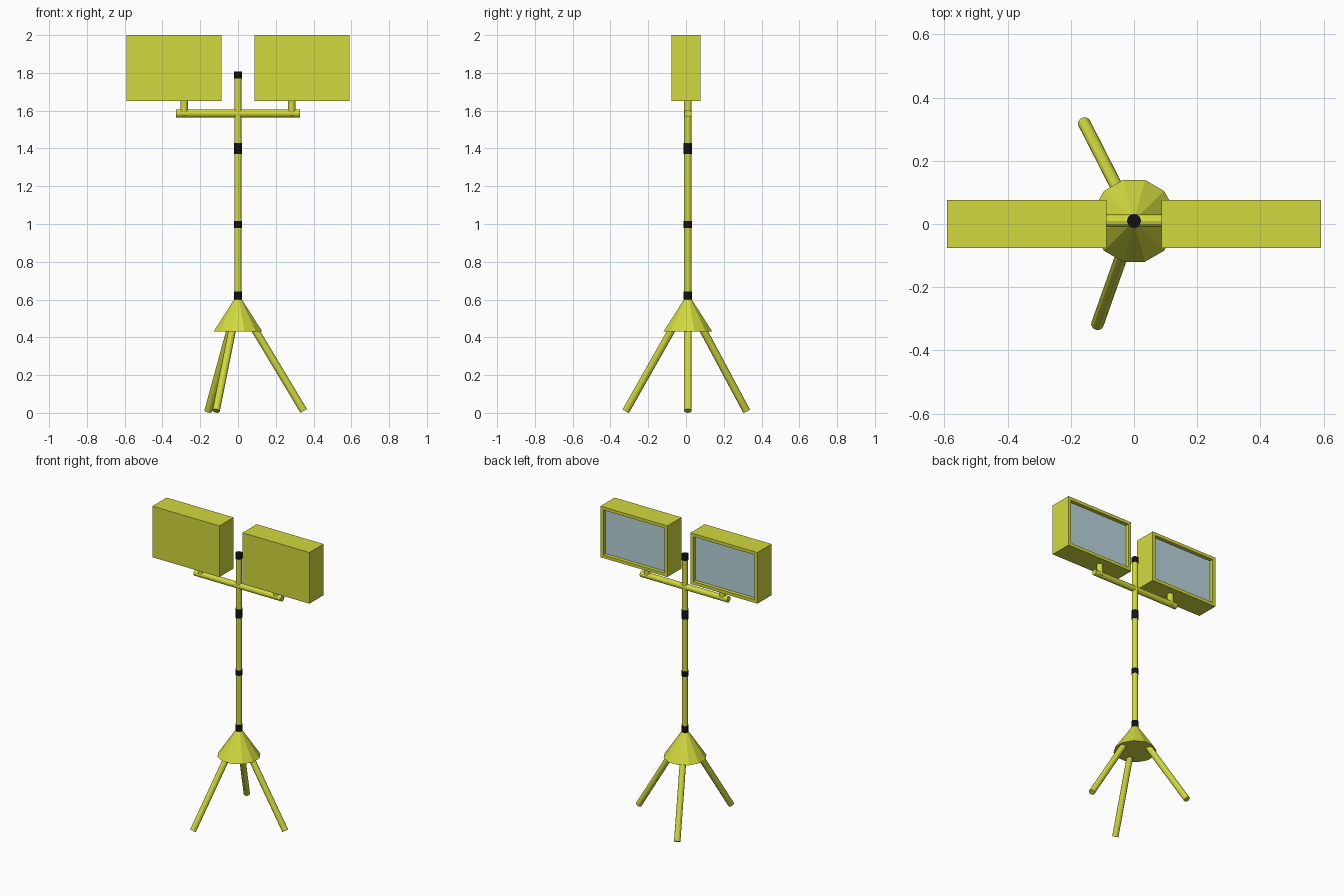
import bpy, bmesh, math
from mathutils import Vector

if "Cube" in bpy.data.objects:
    bpy.data.objects.remove(bpy.data.objects["Cube"])

POLE_Y = 0.01


def material(name, rgb):
    m = bpy.data.materials.new(name)
    m.diffuse_color = (*rgb, 1)
    m.use_nodes = True
    m.node_tree.nodes["Principled BSDF"].inputs["Base Color"].default_value = m.diffuse_color
    return m


YELLOW = material("yellow_paint", (0.645, 0.70, 0.048))
BLACK = material("black_rubber", (0.006, 0.006, 0.006))
GLASS = material("pale_glass", (0.49, 0.66, 0.72))


def finish(bm, name, *mats):
    me = bpy.data.meshes.new(name)
    bm.to_mesh(me)
    bm.free()
    for m in mats:
        me.materials.append(m)
    ob = bpy.data.objects.new(name, me)
    bpy.context.collection.objects.link(ob)
    return ob


def tube(name, a, b, r1, mat, r2=None, sides=12):
    """Capped cylinder or cone from point a to point b."""
    a, b = Vector(a), Vector(b)
    d = b - a
    bm = bmesh.new()
    bmesh.ops.create_cone(bm, cap_ends=True, segments=sides, radius1=r1,
                          radius2=r1 if r2 is None else r2, depth=d.length)
    ob = finish(bm, name, mat)
    ob.location = (a + b) / 2
    ob.rotation_euler = d.to_track_quat('Z', 'Y').to_euler()
    return ob


# Mast with black collars
tube("mast", (0, POLE_Y, 0.58), (0, POLE_Y, 1.80), 0.0195, YELLOW)
for i, (z0, z1) in enumerate([(0.60, 0.643), (0.98, 1.015), (1.37, 1.43), (1.77, 1.808)]):
    tube(f"collar_{i + 1}", (0, POLE_Y, z0), (0, POLE_Y, z1), 0.0222, BLACK)

# Conical leg hub
hub = tube("leg_hub", (0, POLE_Y, 0.43), (0, POLE_Y, 0.605), 0.134, YELLOW, r2=0.018)
hub.rotation_euler = (0, 0, math.radians(15))

# Three splayed legs
for i, deg in enumerate((0, 117, -109.5)):
    c, s = math.cos(math.radians(deg)), math.sin(math.radians(deg))
    tube(f"leg_{i + 1}", (0.06 * c, POLE_Y + 0.06 * s, 0.49),
         (0.348 * c, POLE_Y + 0.348 * s, 0.0105), 0.02, YELLOW)

# Crossbar
tube("crossbar", (-0.328, POLE_Y, 1.585), (0.328, POLE_Y, 1.585), 0.02, YELLOW)

# Two lamps, each on a short post, with recessed glass facing +y
for side, sx in (("left", -1), ("right", 1)):
    tube(f"{side}_lamp_post", (sx * 0.284, POLE_Y, 1.575), (sx * 0.284, POLE_Y, 1.66), 0.02, YELLOW)
    bm = bmesh.new()
    bmesh.ops.create_cube(bm, size=1)
    bmesh.ops.scale(bm, vec=(0.504, 0.152, 0.348), verts=bm.verts)
    bmesh.ops.translate(bm, vec=(sx * 0.339, 0, 1.826), verts=bm.verts)
    bm.normal_update()
    face = next(f for f in bm.faces if f.normal.y > 0.9)
    bmesh.ops.inset_region(bm, faces=[face], thickness=0.03)
    rim = bmesh.ops.inset_region(bm, faces=[face], thickness=0.0001)
    bmesh.ops.translate(bm, vec=(0, -0.025, 0), verts=face.verts)
    face.material_index = 1
    finish(bm, f"{side}_lamp", YELLOW, GLASS)
